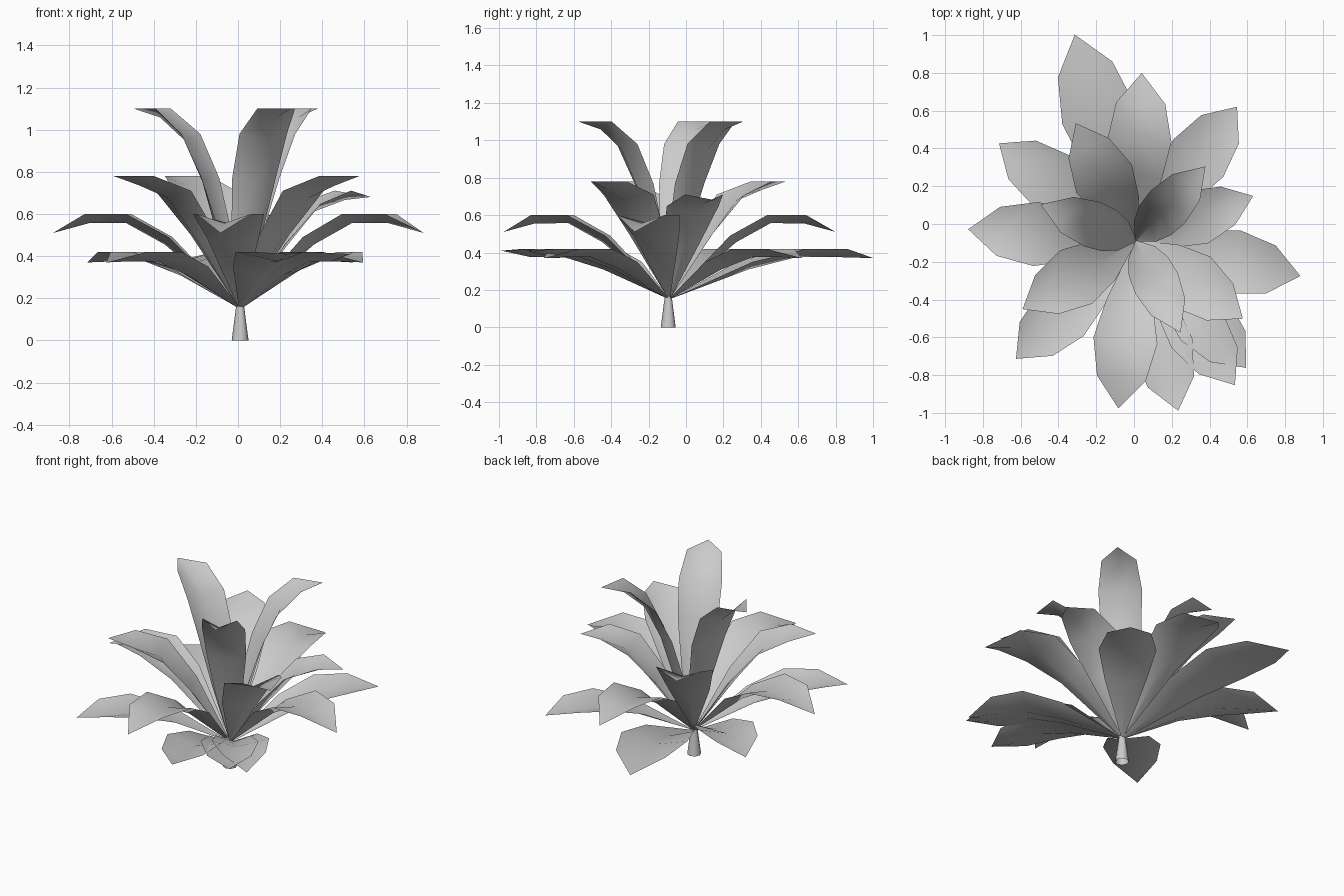
import bpy, bmesh, math
from mathutils import Vector

cube = bpy.data.objects.get("Cube")
if cube:
    bpy.data.objects.remove(cube)

grey = bpy.data.materials.new("light_grey")
grey.use_nodes = True
colour = (0.6, 0.6, 0.6, 1)
grey.diffuse_color = colour
grey.node_tree.nodes["Principled BSDF"].inputs["Base Color"].default_value = colour

CENTRE = Vector((0.01, -0.09, 0))
FOLD = 0.045  # depth of the crease along each leaf

# Leaf profiles: distance from the stem, height of the edge, half width
LOW = [(0, 0.15, 0.005), (0.33, 0.35, 0.12), (0.55, 0.42, 0.165), (0.74, 0.42, 0.125), (0.89, 0.37, 0)]
SPREAD = [(0, 0.15, 0.005), (0.33, 0.49, 0.125), (0.53, 0.6, 0.17), (0.73, 0.6, 0.13), (0.89, 0.51, 0)]
RAISED = [(0, 0.15, 0.005), (0.2, 0.5, 0.12), (0.37, 0.71, 0.165), (0.55, 0.78, 0.12), (0.7, 0.78, 0)]
UPRIGHT = [(0, 0.15, 0.005), (0.07, 0.5, 0.08), (0.15, 0.77, 0.115), (0.25, 0.98, 0.125),
           (0.39, 1.1, 0.1), (0.54, 1.1, 0)]


def finish(bm, name):
    mesh = bpy.data.meshes.new(name)
    bm.to_mesh(mesh)
    bm.free()
    mesh.materials.append(grey)
    for face in mesh.polygons:
        face.use_smooth = True
    obj = bpy.data.objects.new(name, mesh)
    bpy.context.collection.objects.link(obj)


def leaf(name, profile, angle, stretch=1.0, widen=1.0, lower=1.0, tip_rise=0.0):
    """Creased leaf: raised edges on both sides of a lower midrib, ending in a point."""
    a = math.radians(angle)
    out = Vector((math.cos(a), math.sin(a), 0))
    side = Vector((-out.y, out.x, 0))
    bm = bmesh.new()
    previous = None
    for i, (r, z, w) in enumerate(profile):
        last = i == len(profile) - 1
        z = 0.15 + (z - 0.15) * lower + (tip_rise if last else 0)
        spine = CENTRE + out * r * stretch + Vector((0, 0, z))
        if last:
            tip = bm.verts.new(spine)
            for p, q in zip(previous, previous[1:]):
                bm.faces.new((p, tip, q))
            break
        rib = spine.copy()
        if i:
            before, after = profile[i - 1], profile[i + 1]
            tangent = Vector((after[0] - before[0], after[1] - before[1])).normalized()
            rib += (out * tangent.y - Vector((0, 0, tangent.x))) * FOLD
        row = [bm.verts.new(p) for p in (spine - side * w * widen, rib, spine + side * w * widen)]
        if previous:
            for j in range(2):
                bm.faces.new((previous[j], row[j], row[j + 1], previous[j + 1]))
        previous = row
    finish(bm, name)


# Leaf tiers, from the ground up
for i, angle in enumerate((53, 144.5, 224.5, 311)):
    leaf(f"low_leaf_{i + 1}", LOW, angle)
for i, angle in enumerate((284, 304.5)):
    leaf(f"low_front_leaf_{i + 1}", LOW, angle, stretch=1.04, tip_rise=0.04)
leaf("long_back_leaf", LOW, 106.5, stretch=1.28, widen=1.2)
for i, angle in enumerate((-12, 88, 176, 264)):
    leaf(f"spread_leaf_{i + 1}", SPREAD, angle)
for i, angle in enumerate((117, 211, 324)):
    leaf(f"raised_leaf_{i + 1}", RAISED, angle)
leaf("raised_side_leaf", RAISED, 21, stretch=0.95, widen=0.9, lower=0.89, tip_rise=-0.03)
for i, angle in enumerate((47, 159, 296)):
    leaf(f"upright_leaf_{i + 1}", UPRIGHT, angle)

# Tapered stem
bm = bmesh.new()
bmesh.ops.create_cone(bm, cap_ends=False, segments=8, radius1=0.04, radius2=0.018, depth=0.17)
bmesh.ops.translate(bm, verts=bm.verts, vec=CENTRE + Vector((0, -0.005, 0.085)))
finish(bm, "stem")
